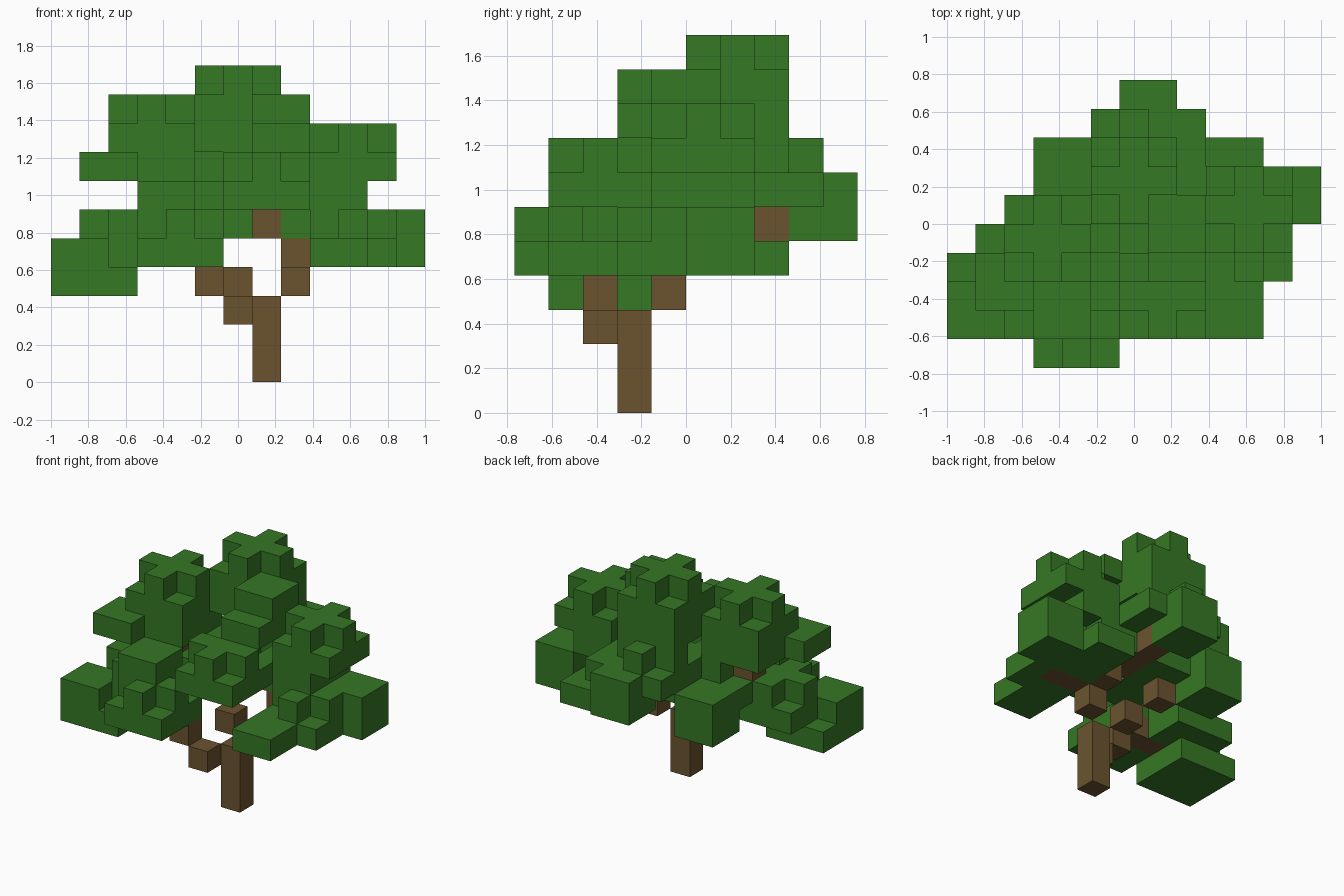
import bpy, bmesh
from mathutils import Vector

cube = bpy.data.objects.get("Cube")
if cube:
    bpy.data.objects.remove(cube)

U = 2 / 13                      # edge of one block
ORIGIN = Vector((-1, -5 * U, 0))


def material(name, rgb):
    m = bpy.data.materials.new(name)
    m.use_nodes = True
    col = (*rgb, 1)
    m.diffuse_color = col
    bsdf = m.node_tree.nodes["Principled BSDF"]
    bsdf.inputs["Base Color"].default_value = col
    bsdf.inputs["Roughness"].default_value = 0.9
    return m


def box(x, y, z, w=1, d=1, h=1):
    return {(i, j, k) for i in range(x, x + w)
            for j in range(y, y + d) for k in range(z, z + h)}


def pad(x, y, z, h=1):
    """Small two by two clump."""
    return box(x, y, z, 2, 2, h)


def crown(x, y, z, h=1):
    """Square clump centred on x, y with a cross of blocks on top."""
    return (box(x - 1, y - 1, z, 3, 3, h)
            | box(x - 1, y, z + h, 3, 1) | box(x, y - 1, z + h, 1, 3))


SIDES = [(1, 0, 0), (-1, 0, 0), (0, 1, 0), (0, -1, 0), (0, 0, 1), (0, 0, -1)]


def build(name, cells, solid, mat):
    """Skin of a block set, leaving out faces hidden by other blocks."""
    bm = bmesh.new()
    for c in sorted(cells):
        mid = Vector(c) + Vector((.5, .5, .5))
        for s in SIDES:
            if tuple(a + b for a, b in zip(c, s)) in solid:
                continue
            n = Vector(s)
            u = Vector((s[1], s[2], s[0])).cross(n)
            v = n.cross(u)
            bm.faces.new([bm.verts.new(ORIGIN + U * (mid + (n + a * u + b * v) / 2))
                          for a, b in ((-1, -1), (1, -1), (1, 1), (-1, 1))])
    bmesh.ops.remove_doubles(bm, verts=bm.verts, dist=0.001)
    bmesh.ops.recalc_face_normals(bm, faces=bm.faces)
    me = bpy.data.meshes.new(name)
    bm.to_mesh(me)
    bm.free()
    me.materials.append(mat)
    bpy.context.collection.objects.link(bpy.data.objects.new(name, me))


# Trunk and branches
trunk = box(7, 3, 0, h=3)
branches = {
    "front_branch": box(6, 2, 2) | box(5, 2, 3) | box(3, 2, 4, w=2),
    "left_branch": box(8, 4, 3) | box(8, 5, 4) | box(9, 4, 4, w=2),
    "right_branch": box(6, 4, 3) | box(5, 5, 4) | box(3, 4, 6),
    "back_branch": box(7, 5, 5, d=3) | box(6, 6, 6, h=2),
}
wood = trunk.union(*branches.values())

# Leaf clumps
clumps = {
    "top_leaves": crown(6, 6, 8, 2) | pad(7, 4, 9) | pad(7, 3, 8),
    "upper_right_leaves": crown(3, 4, 7, 2) | pad(1, 2, 7),
    "upper_left_leaves": crown(10, 5, 7) | box(8, 4, 6, 3, 3),
    "front_leaves": crown(7, 2, 6),
    "back_leaves": crown(6, 7, 6) | pad(7, 7, 6) | pad(6, 8, 5, 2),
    "back_right_leaves": (crown(5, 5, 5) | pad(3, 6, 4, 2) | pad(5, 3, 5)
                          | pad(3, 4, 5)),
    "front_right_leaves": crown(4, 1, 4) | pad(3, 1, 6),
    "right_leaves": crown(2, 3, 4),
    "low_right_leaves": box(0, 1, 3, 3, 3) | pad(0, 1, 4),
    "left_leaves": (crown(10, 4, 4) | pad(11, 5, 4, 2) | pad(9, 1, 4)
                    | pad(9, 6, 4) | pad(8, 5, 5)),
}
solid = wood.union(*clumps.values())

bark = material("bark brown", (0.147, 0.088, 0.028))
leaf = material("leaf green", (0.036, 0.188, 0.018))

build("trunk", trunk, solid, bark)
for name, cells in branches.items():
    build(name, cells, solid, bark)

# Each block belongs to one clump only
used = set(wood)
for name, cells in clumps.items():
    build(name, cells - used, solid, leaf)
    used |= cells
